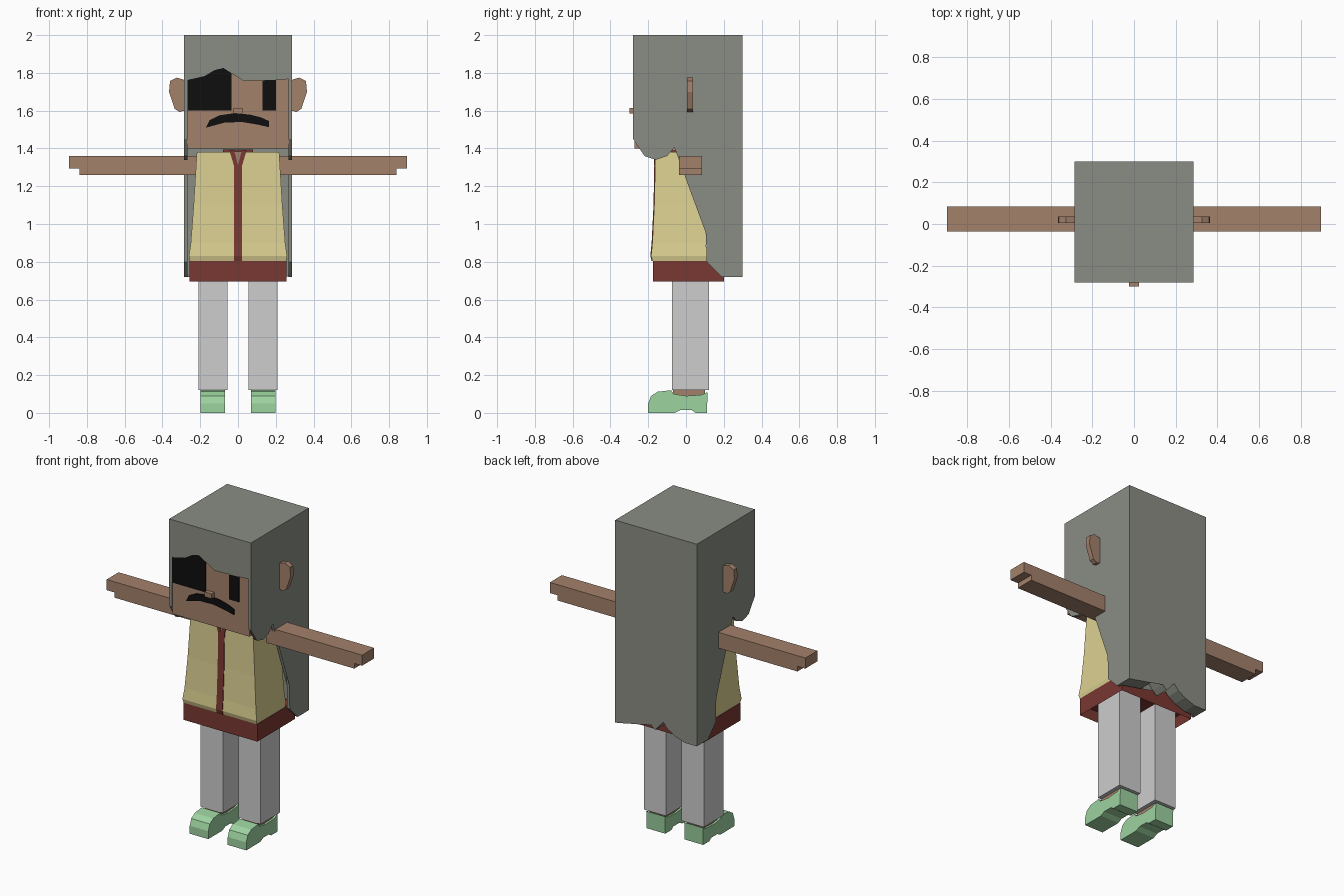
import bpy
import bmesh

cube = bpy.data.objects.get("Cube")
if cube:
    bpy.data.objects.remove(cube, do_unlink=True)


def material(name, srgb):
    lin = [((c / 255 + 0.055) / 1.055) ** 2.4 for c in srgb] + [1]
    m = bpy.data.materials.new(name)
    m.use_nodes = True
    m.diffuse_color = lin
    m.node_tree.nodes["Principled BSDF"].inputs["Base Color"].default_value = lin
    return m


HAIR = material("grey hair", (138, 141, 131))
SKIN = material("tan skin", (163, 129, 107))
VEST = material("pale yellow vest", (220, 208, 146))
RED = material("dark red cloth", (122, 56, 50))
PANTS = material("light grey trousers", (205, 205, 205))
SHOE = material("mint shoes", (157, 211, 160))
BLACK = material("black", (14, 14, 14))


def finish(name, bm, mat):
    bmesh.ops.recalc_face_normals(bm, faces=bm.faces)
    mesh = bpy.data.meshes.new(name)
    bm.to_mesh(mesh)
    bm.free()
    mesh.materials.append(mat)
    obj = bpy.data.objects.new(name, mesh)
    bpy.context.collection.objects.link(obj)
    return obj


def loft(name, rings, mat):
    """Stack of rectangles, each given as z, x0, x1, y0, y1."""
    bm = bmesh.new()
    loops = [[bm.verts.new(p) for p in ((a, c, z), (b, c, z), (b, d, z), (a, d, z))]
             for z, a, b, c, d in rings]
    for lo, hi in zip(loops, loops[1:]):
        for i in range(4):
            j = (i + 1) % 4
            bm.faces.new((lo[i], lo[j], hi[j], hi[i]))
    bm.faces.new(loops[0])
    bm.faces.new(loops[-1])
    return finish(name, bm, mat)


def box(name, x, y, z, mat):
    return loft(name, [(h, *x, *y) for h in z], mat)


def prism(name, pts, span, axis, mat):
    """Outline extruded along x (points are y, z) or along y (points are x, z)."""
    bm = bmesh.new()
    ends = [[bm.verts.new((s, a, b) if axis == "x" else (a, s, b)) for a, b in pts]
            for s in span]
    n = len(pts)
    for i in range(n):
        j = (i + 1) % n
        bm.faces.new((ends[0][i], ends[0][j], ends[1][j], ends[1][i]))
    caps = [bm.faces.new(e) for e in ends]
    bmesh.ops.triangulate(bm, faces=caps, ngon_method="EAR_CLIP")
    bmesh.ops.dissolve_limit(bm, angle_limit=0.01, verts=bm.verts, edges=bm.edges)
    return finish(name, bm, mat)


def sides(s, a, b):
    """Span between two distances from the middle on side s."""
    return tuple(sorted((s * a, s * b)))


def mirror_pts(s, pts):
    return [(s * a, b) for a, b in pts]


# Head and face
box("head", (-0.27, 0.27), (-0.272, 0.22), (1.4, 1.96), SKIN)
box("nose", (-0.025, 0.025), (-0.3, -0.26), (1.585, 1.615), SKIN)
brow = [(-0.27, 1.762), (-0.177, 1.783), (-0.124, 1.815), (-0.087, 1.836)]
prism("eye_patch", [(-0.035, 1.6), (-0.27, 1.6)] + brow + [(-0.06, 1.852), (-0.035, 1.852)],
      (-0.276, -0.27), "y", BLACK)
box("eye", (0.13, 0.2), (-0.276, -0.27), (1.6, 1.78), BLACK)
prism("moustache",
      [(-0.17, 1.51), (-0.15, 1.55), (-0.1, 1.575), (-0.03, 1.585), (0.06, 1.58),
       (0.12, 1.565), (0.165, 1.545), (0.165, 1.512), (0.11, 1.525), (0.02, 1.54),
       (-0.07, 1.537)], (-0.279, -0.27), "y", BLACK)

# Hair
box("hair_crown", (-0.27, 0.27), (-0.28, 0.3), (1.945, 2), HAIR)
prism("hair_fringe",
      brow + [(-0.045, 1.91), (-0.03, 1.836), (0.03, 1.757), (0, 1.93), (0.055, 1.81),
              (0.167, 1.762), (0.27, 1.767), (0.27, 1.95), (-0.27, 1.95)],
      (-0.28, -0.265), "y", HAIR)
prism("hair_back",
      [(0.27, 1.95), (0.27, 0.72), (0.2, 0.735), (0.125, 0.75), (0.076, 0.82),
       (0.035, 0.77), (0.007, 0.745), (-0.05, 0.81), (-0.08, 0.775), (-0.13, 0.745),
       (-0.2, 0.72), (-0.27, 0.72), (-0.27, 1.95)], (0.21, 0.3), "y", HAIR)
lock = [(-0.28, 2), (-0.28, 1.45), (-0.22, 1.36), (-0.16, 1.34), (-0.1, 1.36),
        (-0.04, 1.43), (-0.04, 1.78), (0.08, 1.78), (0.09, 1.4), (0.11, 0.8),
        (0.19, 0.72), (0.3, 0.72), (0.3, 2)]

# Torso
cut = [(0.805, 0.255, -0.178, 0.108), (0.83, 0.26, -0.185, 0.11), (0.9, 0.25, -0.178, 0.106),
       (1.1, 0.235, -0.168, 0.1), (1.38, 0.218, -0.162, 0.09)]
loft("vest", [(z, -w, w, f, b) for z, w, f, b in cut], VEST)
loft("front_band", [(z, -0.022, 0.022, f - 0.004, f + 0.02) for z, w, f, b in cut[:-1]]
     + [(1.31, -0.022, 0.022, -0.168, -0.15)], RED)
prism("neck_opening", [(0, 1.31), (0.03, 1.385), (-0.03, 1.385)], (-0.166, -0.16), "y", SKIN)
box("collar", (-0.08, 0.08), (-0.11, 0.07), (1.375, 1.395), RED)
skirt = box("skirt", (-0.258, 0.258), (-0.175, 0.2), (0.695, 0.805), RED)

# Hollow hem under the skirt
bm = bmesh.new()
bm.from_mesh(skirt.data)
hem = min(bm.faces, key=lambda f: f.calc_center_median().z)
bmesh.ops.inset_region(bm, faces=[hem], thickness=0.02)
bmesh.ops.translate(bm, verts=hem.verts, vec=(0, 0, 0.06))
bm.to_mesh(skirt.data)
bm.free()

# Paired parts
sole = [(-0.2, 0), (-0.2, 0.05), (-0.185, 0.09), (-0.15, 0.112), (-0.08, 0.12),
        (-0.065, 0.1), (0, 0.09), (0.08, 0.095), (0.115, 0.11), (0.11, 0), (0.05, 0),
        (0.03, 0.015), (-0.03, 0.015), (-0.06, 0)]
for s, side in ((1, "left"), (-1, "right")):
    prism(side + "_hair_side", lock, sides(s, 0.268, 0.286), "x", HAIR)
    prism(side + "_ear", mirror_pts(s, [(0.26, 1.75), (0.29, 1.765), (0.325, 1.775), (0.36, 1.757),
                                        (0.365, 1.7), (0.335, 1.61), (0.31, 1.593),
                                        (0.285, 1.6), (0.26, 1.65)]),
          (0.005, 0.037), "y", SKIN)
    prism(side + "_arm", mirror_pts(s, [(0.19, 1.26), (0.84, 1.26), (0.84, 1.293),
                                        (0.895, 1.293), (0.895, 1.36), (0.19, 1.36)]),
          (-0.036, 0.084), "y", SKIN)
    prism(side + "_lapel", mirror_pts(s, [(0, 1.31), (0.022, 1.31), (0.045, 1.388),
                                          (0.02, 1.388)]), (-0.169, -0.16), "y", RED)
    box(side + "_leg", sides(s, 0.055, 0.21), (-0.073, 0.122), (0.12, 0.77), PANTS)
    box(side + "_ankle", sides(s, 0.08, 0.185), (-0.068, 0.1), (0.07, 0.122), SKIN)
    prism(side + "_shoe", sole, sides(s, 0.068, 0.198), "x", SHOE)
